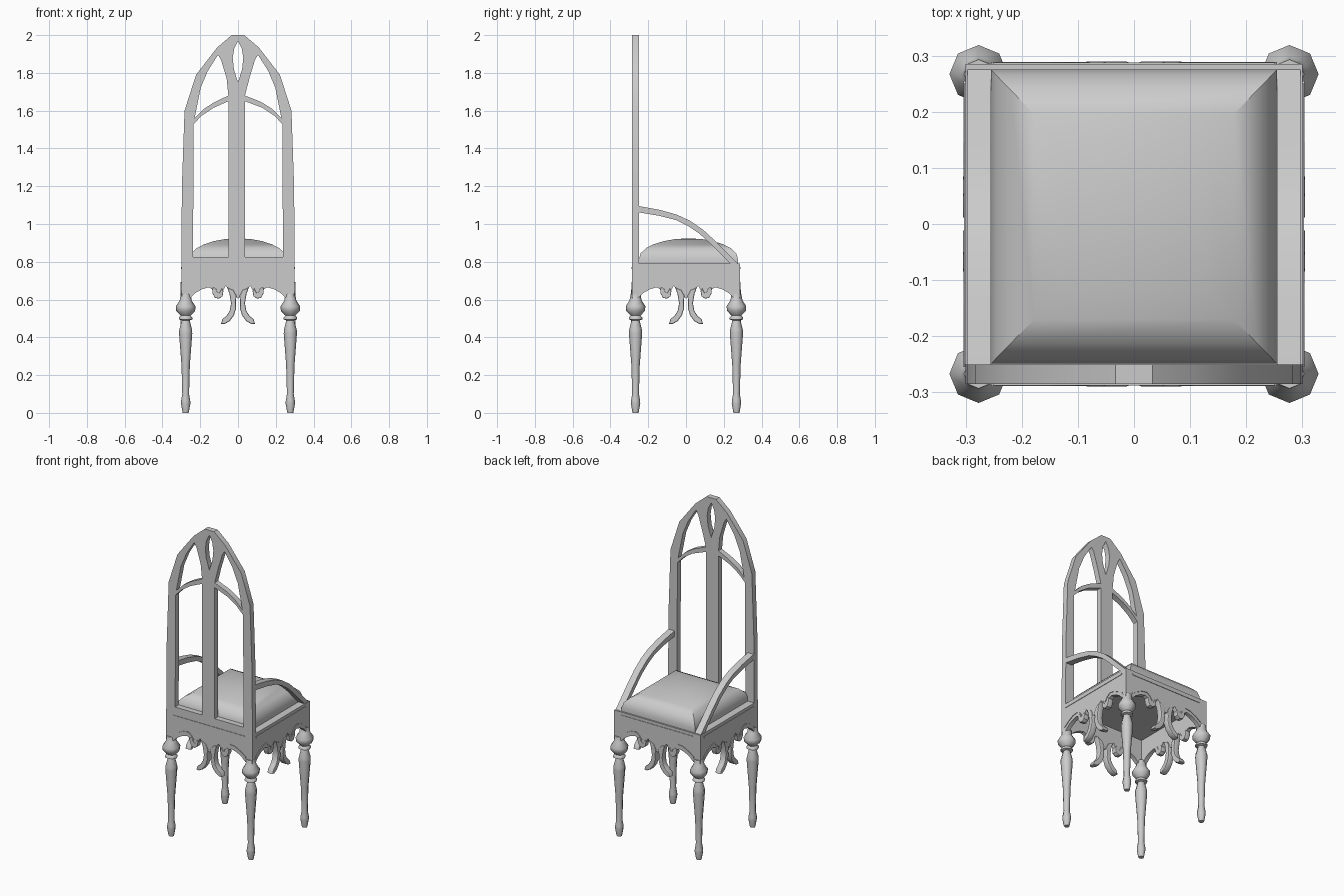
import bpy, bmesh, math
from mathutils import Matrix, Vector

if "Cube" in bpy.data.objects:
    bpy.data.objects.remove(bpy.data.objects["Cube"])


def finish(name, mesh, angle=35):
    mesh.shade_smooth()
    mesh.set_sharp_from_angle(angle=math.radians(angle))
    ob = bpy.data.objects.new(name, mesh)
    bpy.context.collection.objects.link(ob)
    return ob


def frame(u, w, origin):
    # local x -> u, local y -> world z, local z -> w
    m = Matrix((Vector(u), Vector((0, 0, 1)), Vector(w))).transposed().to_4x4()
    m.translation = Vector(origin)
    return m


def plate(name, loops, half, matrix, bevel=0.0):
    # flat board with holes: filled 2D outlines given a thickness
    cu = bpy.data.curves.new(name, 'CURVE')
    cu.dimensions = '2D'
    cu.fill_mode = 'BOTH'
    cu.extrude = half - bevel
    cu.bevel_depth = bevel
    cu.bevel_resolution = 1
    cu.offset = -bevel
    for pts in loops:
        sp = cu.splines.new('POLY')
        sp.points.add(len(pts) - 1)
        for p, (x, y) in zip(sp.points, pts):
            p.co = (x, y, 0, 1)
        sp.use_cyclic_u = True
    tmp = bpy.data.objects.new("tmp", cu)
    bpy.context.collection.objects.link(tmp)
    dg = bpy.context.evaluated_depsgraph_get()
    mesh = bpy.data.meshes.new_from_object(tmp.evaluated_get(dg))
    bpy.data.objects.remove(tmp)
    mesh.transform(matrix)
    return finish(name, mesh)


def flip(pts):
    return [(-x, z) for x, z in reversed(pts)]


def box(name, lo, hi):
    bm = bmesh.new()
    bmesh.ops.create_cube(bm, size=1)
    for v in bm.verts:
        v.co = [lo[i] + (v.co[i] + 0.5) * (hi[i] - lo[i]) for i in range(3)]
    mesh = bpy.data.meshes.new(name)
    bm.to_mesh(mesh)
    bm.free()
    return finish(name, mesh)


# turned legs, eight sided
LEG = [(0, 0), (0.016, 0), (0.025, 0.05), (0.024, 0.065), (0.018, 0.10), (0.022, 0.25),
       (0.035, 0.42), (0.034, 0.44), (0.021, 0.49), (0.036, 0.495), (0.036, 0.505),
       (0.026, 0.515), (0.05, 0.54), (0.052, 0.565), (0.032, 0.595), (0.026, 0.63), (0, 0.63)]
for side, sx in (("left", -1), ("right", 1)):
    for end, sy in (("back", -1), ("front", 1)):
        bm = bmesh.new()
        vs = [bm.verts.new((r, 0, z)) for r, z in LEG]
        es = [bm.edges.new(e) for e in zip(vs, vs[1:])]
        bmesh.ops.spin(bm, geom=vs + es, cent=(0, 0, 0), axis=(0, 0, 1),
                       angle=2 * math.pi, steps=8)
        bmesh.ops.remove_doubles(bm, verts=bm.verts, dist=1e-4)
        bmesh.ops.recalc_face_normals(bm, faces=bm.faces)
        bm.transform(Matrix.Translation((sx * 0.277, sy * 0.267, 0)))
        mesh = bpy.data.meshes.new("leg")
        bm.to_mesh(mesh)
        bm.free()
        finish(f"{end}_{side}_leg", mesh, 50)

# carved aprons: scalloped board, edge bead, top moulding and hanging leaves
SCALLOP = [(0.25, 0.61), (0.225, 0.635), (0.19, 0.655), (0.155, 0.665), (0.137, 0.655),
           (0.13, 0.63), (0.12, 0.612), (0.10, 0.608), (0.085, 0.62), (0.078, 0.65),
           (0.066, 0.672), (0.05, 0.655), (0.03, 0.625)]
BEAD = [(0.255, 0.635), (0.22, 0.66), (0.18, 0.68), (0.145, 0.685), (0.125, 0.67),
        (0.105, 0.645)]
LEAF = [(0.058, 0.665), (0.045, 0.63), (0.037, 0.58), (0.044, 0.54), (0.06, 0.515),
        (0.083, 0.495), (0.09, 0.472), (0.072, 0.47), (0.045, 0.485), (0.022, 0.515),
        (0.01, 0.555), (0.012, 0.59), (0.008, 0.62), (0.025, 0.65)]
CURL = [(0.137, 0.66), (0.135, 0.632), (0.122, 0.609), (0.10, 0.605), (0.082, 0.618),
        (0.077, 0.645), (0.085, 0.66), (0.097, 0.636), (0.11, 0.64), (0.12, 0.665)]
for name, u, w, half_w, out in (("back", (1, 0, 0), (0, -1, 0), 0.30, 0.285),
                                ("front", (-1, 0, 0), (0, 1, 0), 0.30, 0.285),
                                ("right", (0, 1, 0), (1, 0, 0), 0.285, 0.30),
                                ("left", (0, -1, 0), (-1, 0, 0), 0.285, 0.30)):
    right = [(half_w, 0.79), (half_w, 0.605)] + SCALLOP
    at = lambda d: frame(u, w, Vector(w) * d)
    plate(name + "_apron", [right + [(0, 0.605)] + flip(right)], 0.013, at(out - 0.013))
    bead = BEAD + [(x, z + 0.009) for x, z in reversed(BEAD)]
    plate(name + "_apron_bead", [bead, flip(bead)], 0.004, at(out))
    rail = [(-0.25, 0.762), (0.25, 0.762), (0.25, 0.772), (-0.25, 0.772)]
    plate(name + "_apron_moulding", [rail], 0.003, at(out))
    plate(name + "_apron_leaves", [LEAF, flip(LEAF)], 0.02, at(out - 0.015), 0.006)
    plate(name + "_apron_curls", [CURL, flip(CURL)], 0.017, at(out - 0.013), 0.004)

# seat board and domed cushion made of square rings
box("seat_board", (-0.295, -0.28, 0.765), (0.295, 0.28, 0.79))
RINGS = [(1.0, 0.785), (1.0, 0.815), (0.965, 0.845), (0.86, 0.872), (0.70, 0.893),
         (0.50, 0.909), (0.28, 0.92), (0.08, 0.923)]
bm = bmesh.new()
rings = [[bm.verts.new((sx * 0.255 * s, 0.013 + sy * 0.262 * s, z))
          for sx, sy in ((-1, -1), (1, -1), (1, 1), (-1, 1))] for s, z in RINGS]
for a, b in zip(rings, rings[1:]):
    for i in range(4):
        j = (i + 1) % 4
        bm.faces.new((a[i], a[j], b[j], b[i]))
bm.faces.new(rings[-1])
bm.faces.new(reversed(rings[0]))
mesh = bpy.data.meshes.new("cushion")
bm.to_mesh(mesh)
bm.free()
finish("seat_cushion", mesh, 30)

# pointed-arch back with tracery openings
OUTER = [(0.30, 0.78), (0.297, 1.2), (0.283, 1.60), (0.222, 1.79), (0.11, 1.935), (0.033, 2.0)]


def openings(inner):
    lower = [(inner, 0.825), (0.238, 0.825), (0.235, 1.53), (0.19, 1.575), (0.13, 1.615),
             (inner, 1.65)]
    upper = [(inner, 1.68), (0.125, 1.645), (0.18, 1.61), (0.23, 1.56), (0.198, 1.72),
             (0.16, 1.81), (0.106, 1.895), (0.09, 1.87), (0.06, 1.77)]
    return lower, upper


drop = [(0, 1.97), (0.02, 1.93), (0.028, 1.88), (0.022, 1.82), (0, 1.75)]
lo_r, up_r = openings(0.037)
lo_l, up_l = openings(0.051)
plate("chair_back",
      [OUTER + flip(OUTER), lo_r, up_r, flip(lo_l), flip(up_l), drop + flip(drop)[1:-1]],
      0.0175, frame((1, 0, 0), (0, -1, 0), (0, -0.2675, 0)))

# sweeping arms
ARM = [(-0.26, 1.097), (-0.14, 1.075), (-0.05, 1.05), (0.02, 1.018), (0.09, 0.97), (0.155, 0.91),
       (0.28, 0.785), (0.24, 0.785), (0.13, 0.895), (0.07, 0.95), (0.01, 0.99),
       (-0.05, 1.02), (-0.14, 1.043), (-0.26, 1.063)]
for side, sx in (("left", -1), ("right", 1)):
    plate(side + "_arm", [ARM], 0.021, frame((0, 1, 0), (1, 0, 0), (sx * 0.276, 0, 0)))
